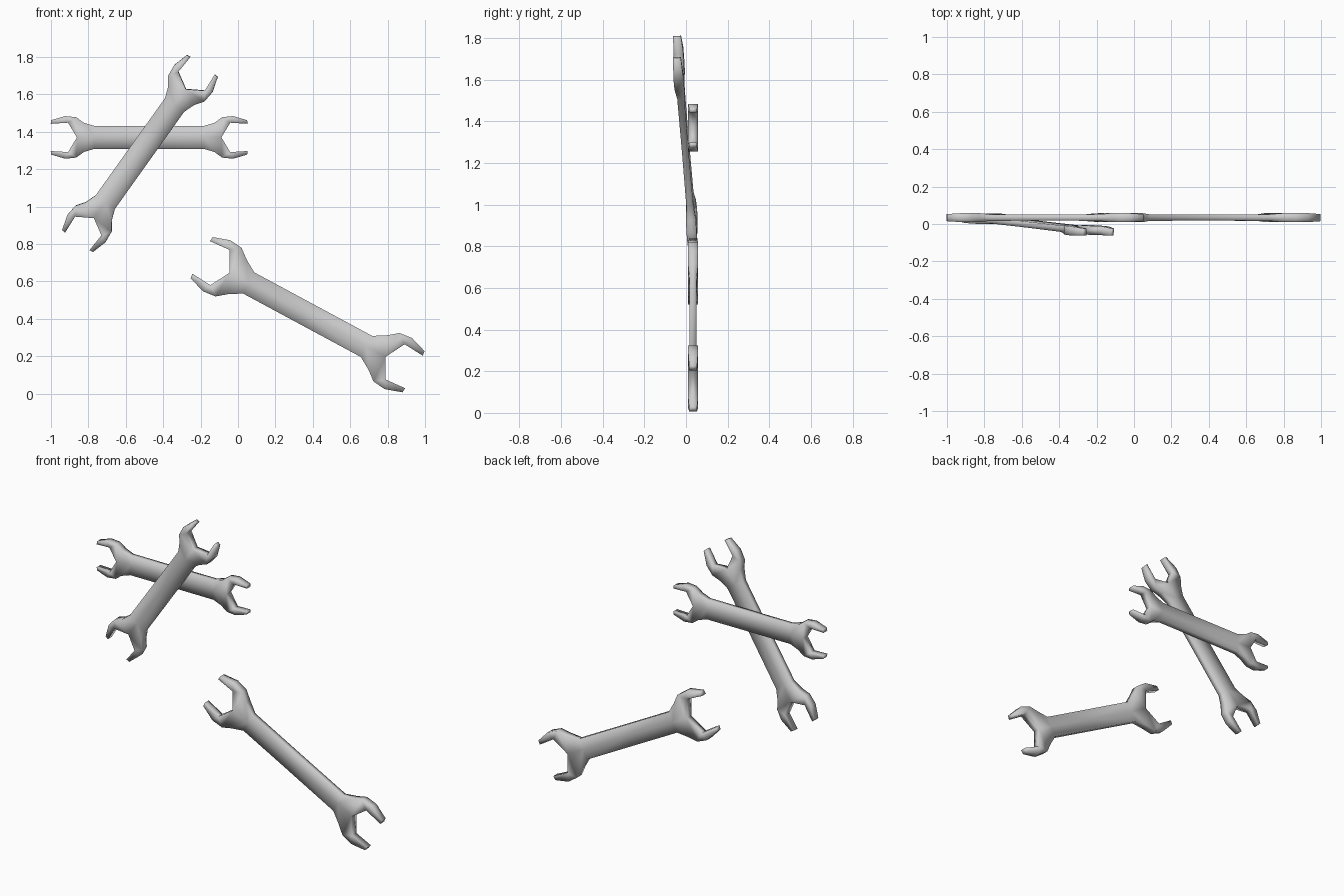
import bpy, bmesh, math
from mathutils import Matrix

if "Cube" in bpy.data.objects:
    bpy.data.objects.remove(bpy.data.objects["Cube"])

# Quarter profile of a double open-ended wrench: along, across, half thickness
PROFILE = {
    "O": (0.000, 0.000, 0.016),   # shaft centre
    "P": (0.000, None, 0.016),    # shaft edge at middle
    "I": (0.358, 0.000, 0.017),   # shaft end centre
    "A": (0.358, None, 0.017),    # shaft end edge
    "B": (0.428, 0.106, 0.024),   # head shoulder
    "C": (0.479, 0.147, 0.024),
    "D": (0.551, 0.155, 0.024),
    "E": (0.643, 0.125, 0.019),   # prong tip
    "F": (0.646, 0.099, 0.019),
    "G": (0.532, 0.107, 0.024),   # jaw corner
    "H": (0.474, 0.000, 0.024),   # throat
}
FACES = ["OIAP", "IHBA", "HGCB", "GDC", "GFED"]
RIM = "HGFEDCBAP"


def wrench(name, centre, angle, tilt, length, width, shaft):
    bm = bmesh.new()
    top, mid = {}, {}
    for k, (u, n, t) in PROFILE.items():
        across = shaft if n is None else n * width
        top[k] = bm.verts.new((u * length, across, t))
        if k in RIM:
            mid[k] = bm.verts.new((u * length, across, 0))
    # flat face
    for f in FACES:
        bm.faces.new([top[k] for k in f])
    # side walls
    for a, b in zip(RIM, RIM[1:]):
        bm.faces.new((mid[a], mid[b], top[b], top[a]))
    for f in bm.faces:
        f.smooth = True
    me = bpy.data.meshes.new(name)
    bm.to_mesh(me)
    bm.free()
    ob = bpy.data.objects.new(name, me)
    bpy.context.collection.objects.link(ob)
    # the quarter is mirrored to both ends, both prongs and both faces
    m = ob.modifiers.new("mirror", "MIRROR")
    m.use_axis = (True, True, True)
    m.merge_threshold = 0.0005
    ob.matrix_world = (Matrix.Translation(centre)
                       @ Matrix.Rotation(-math.radians(angle), 4, "Y")
                       @ Matrix.Rotation(math.radians(90), 4, "X")
                       @ Matrix.Rotation(tilt, 4, "Y"))
    return ob


wrench("small_wrench", (-0.475, 0.034, 1.37), 0, 0, 0.815, 0.735, 0.061)
wrench("medium_wrench", (-0.524, -0.003, 1.284), 54.5, -0.069, 0.895, 0.81, 0.063)
wrench("large_wrench", (0.372, 0.034, 0.422), -28.3, 0, 1.0, 1.0, 0.064)
